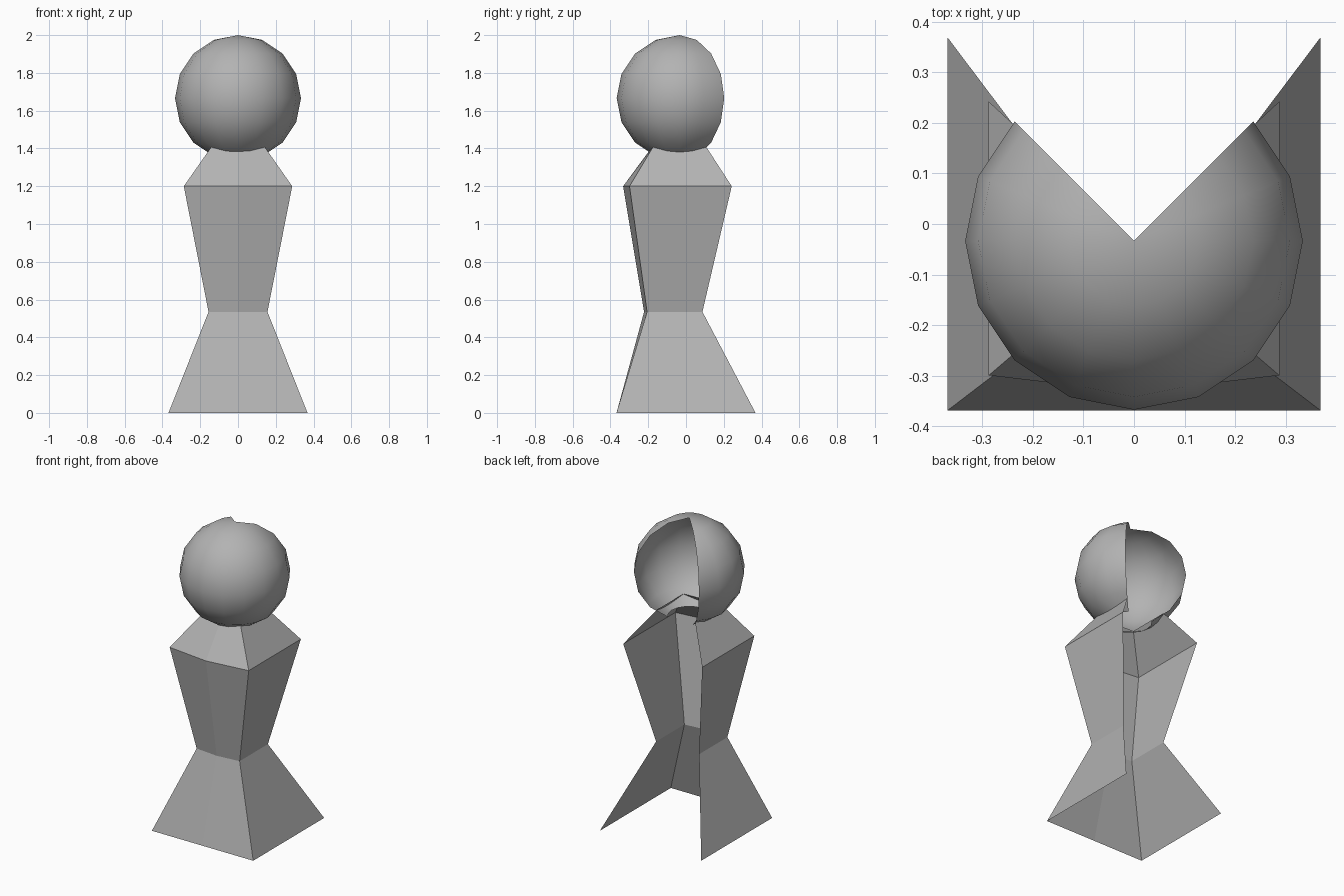
import bpy, bmesh
from mathutils import Matrix

if "Cube" in bpy.data.objects:
    bpy.data.objects.remove(bpy.data.objects["Cube"])

grey = bpy.data.materials.new("grey")
grey.diffuse_color = (0.45, 0.45, 0.45, 1)
grey.use_nodes = True
grey.node_tree.nodes["Principled BSDF"].inputs["Base Color"].default_value = grey.diffuse_color


def finish(bm, name, smooth=False):
    bmesh.ops.recalc_face_normals(bm, faces=bm.faces)
    for f in bm.faces:
        f.smooth = smooth
    mesh = bpy.data.meshes.new(name)
    bm.to_mesh(mesh)
    bm.free()
    mesh.materials.append(grey)
    obj = bpy.data.objects.new(name, mesh)
    bpy.context.collection.objects.link(obj)
    return obj


# Body: three-walled open shell, lofted through levels
# level = (z, half width, back y, front corner y, front middle y)
levels = [
    (0.00, 0.368, 0.368, -0.368, -0.368),
    (0.535, 0.156, 0.087, -0.206, -0.222),
    (1.20, 0.287, 0.242, -0.299, -0.333),
    (1.41, 0.140, 0.106, -0.173, -0.178),
]
bm = bmesh.new()
rings = []
for z, w, back, corner, mid in levels:
    outline = [(-w, back), (-w, corner), (0, mid), (w, corner), (w, back)]
    rings.append([bm.verts.new((x, y, z)) for x, y in outline])
for lo, hi in zip(rings, rings[1:]):
    for i in range(4):
        bm.faces.new((lo[i], lo[i + 1], hi[i + 1], hi[i]))
finish(bm, "body")

# Head: sphere with the back quarter and the bottom cap removed
R = 0.3335
bm = bmesh.new()
bmesh.ops.create_uvsphere(bm, u_segments=16, v_segments=8, radius=R)
cut = []
for f in bm.faces:
    c = f.calc_center_median()
    if c.y > abs(c.x) or c.z < -0.9 * R:
        cut.append(f)
bmesh.ops.delete(bm, geom=cut, context='FACES')
bmesh.ops.transform(bm, matrix=Matrix.Translation((0, -0.0335, 1.6665)), verts=bm.verts)
finish(bm, "head", smooth=True)
